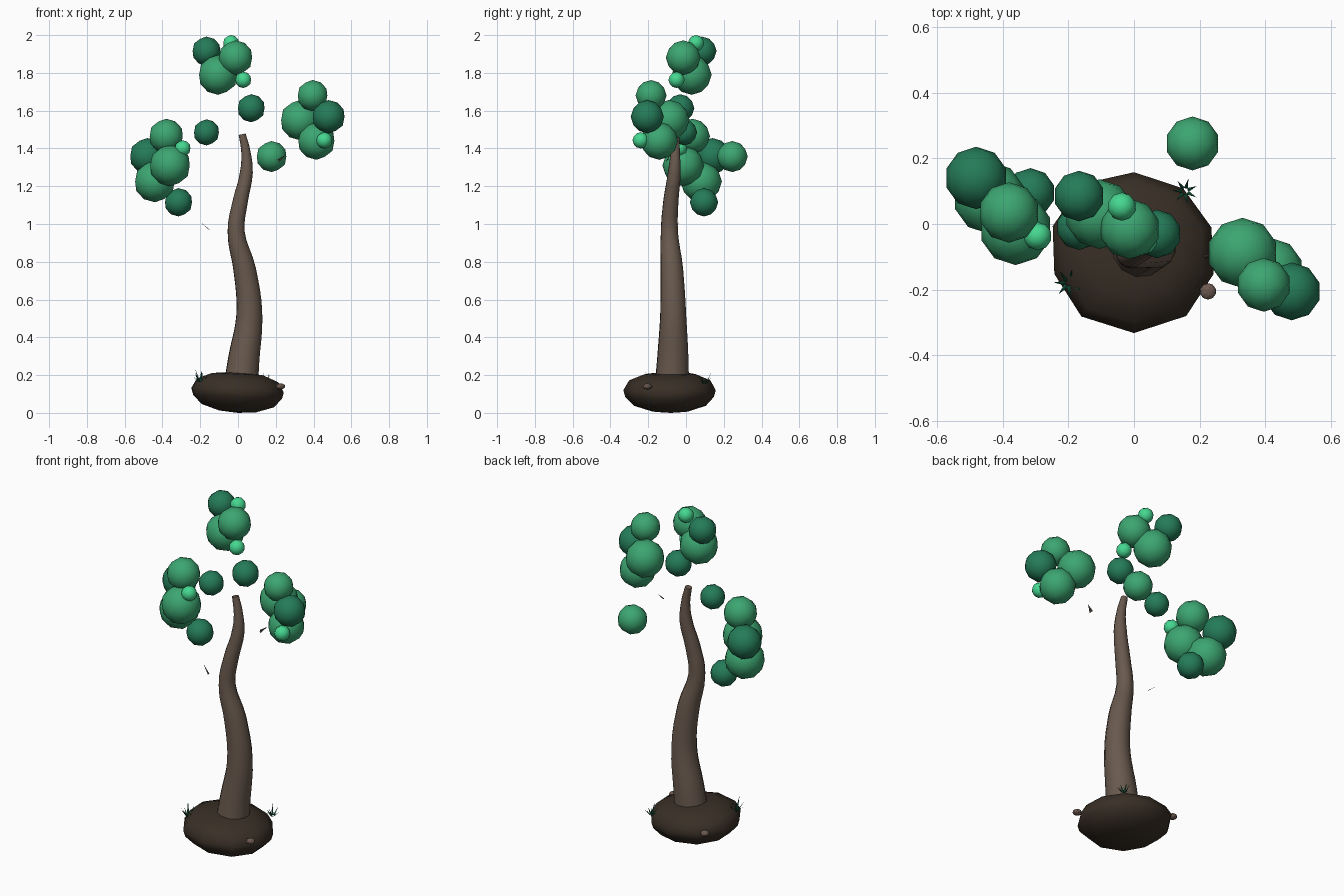
import bpy
import bmesh
import math
from mathutils import Vector

cube = bpy.data.objects.get("Cube")
if cube:
    bpy.data.objects.remove(cube, do_unlink=True)


def material(name, r, g, b):
    mat = bpy.data.materials.new(name)
    mat.use_nodes = True
    mat.diffuse_color = (r, g, b, 1)
    shader = mat.node_tree.nodes["Principled BSDF"]
    shader.inputs["Base Color"].default_value = (r, g, b, 1)
    shader.inputs["Roughness"].default_value = 0.9
    return mat


LEAF = material("leaf green", 0.045, 0.38, 0.165)
DARK_LEAF = material("dark leaf green", 0.018, 0.2, 0.1)
LIGHT_LEAF = material("light leaf green", 0.06, 0.68, 0.28)
BARK = material("bark brown", 0.14, 0.1, 0.075)
SOIL = material("dark soil", 0.04, 0.028, 0.019)
STONE = material("stone brown", 0.15, 0.1, 0.08)
GRASS = material("grass green", 0.008, 0.1, 0.05)
TWIG = material("twig brown", 0.06, 0.045, 0.035)


def finish(name, bm, mat, smooth=True):
    """Turn a bmesh into a named, coloured object."""
    bmesh.ops.recalc_face_normals(bm, faces=bm.faces)
    mesh = bpy.data.meshes.new(name)
    bm.to_mesh(mesh)
    bm.free()
    mesh.materials.append(mat)
    for poly in mesh.polygons:
        poly.use_smooth = smooth
    obj = bpy.data.objects.new(name, mesh)
    bpy.context.collection.objects.link(obj)
    return obj


def ball(name, x, y, z, radius, mat, squash=1, smooth=True):
    bm = bmesh.new()
    bmesh.ops.create_icosphere(bm, subdivisions=2, radius=radius)
    obj = finish(name, bm, mat, smooth)
    obj.location = (x, y, z)
    obj.scale.z = squash
    return obj


def spike(bm, base, tip, side):
    """Thin tapering blade from a base point to a tip."""
    base, tip, side = Vector(base), Vector(tip), Vector(side)
    depth = (tip - base).cross(side).normalized() * side.length * 0.4
    corners = [bm.verts.new(base + offset) for offset in (side, depth, -side)]
    end = bm.verts.new(tip)
    bm.faces.new(corners)
    for i in range(3):
        bm.faces.new((corners[i], corners[(i + 1) % 3], end))


# Soil mound: irregular outline swept through a rounded profile
outline = [0.265, 0.26, 0.245, 0.238, 0.245, 0.25, 0.262, 0.25, 0.245, 0.262]
profile = [(0.4, 0.008), (0.78, 0.038), (0.96, 0.085), (1.0, 0.12),
           (0.88, 0.172), (0.55, 0.205), (0.25, 0.212)]
bm = bmesh.new()
rings = []
for scale, z in profile:
    ring = []
    for i, radius in enumerate(outline):
        angle = math.tau * (i / len(outline)) - math.pi / 2
        x = math.cos(angle) * radius * scale
        y = math.sin(angle) * radius * scale * 0.95 - 0.08
        ring.append(bm.verts.new((x * 1.04, y, z - x * 0.05)))
    rings.append(ring)
for low, high in zip(rings, rings[1:]):
    for i in range(len(outline)):
        j = (i + 1) % len(outline)
        bm.faces.new((low[i], low[j], high[j], high[i]))
for ring, z in ((rings[0], 0), (rings[-1], 0.214)):
    pole = bm.verts.new((0, -0.08, z))
    for i in range(len(ring)):
        bm.faces.new((ring[i], ring[i - 1], pole))
finish("soil_mound", bm, SOIL)

# Trunk: tapering curve (x, y, z, radius)
path = [(0.015, -0.075, 0.14, 0.093), (0.03, -0.07, 0.28, 0.085),
        (0.06, -0.068, 0.52, 0.07), (0.035, -0.075, 0.76, 0.061),
        (-0.01, -0.088, 0.96, 0.046), (0.012, -0.08, 1.12, 0.041),
        (0.044, -0.062, 1.27, 0.035), (0.042, -0.057, 1.38, 0.025),
        (0.022, -0.055, 1.475, 0.019)]
curve = bpy.data.curves.new("trunk", "CURVE")
curve.dimensions = "3D"
curve.bevel_depth = 1
curve.bevel_resolution = 4
curve.resolution_u = 4
curve.use_fill_caps = True
spline = curve.splines.new("BEZIER")
spline.bezier_points.add(len(path) - 1)
for point, (x, y, z, radius) in zip(spline.bezier_points, path):
    point.co = (x, y, z)
    point.radius = radius
    point.handle_left_type = point.handle_right_type = "AUTO"
curve.materials.append(BARK)
trunk = bpy.data.objects.new("trunk", curve)
bpy.context.collection.objects.link(trunk)
bpy.context.view_layer.objects.active = trunk
trunk.select_set(True)
bpy.ops.object.convert(target="MESH")
bpy.ops.object.shade_smooth_by_angle(angle=math.radians(50))

# Foliage balls grouped by colour (x, y, z, radius)
foliage = {
    "leaf_ball": (LEAF, [
        (-0.38, 0.035, 1.465, 0.092), (-0.36, -0.015, 1.31, 0.11),
        (-0.44, 0.08, 1.225, 0.11), (-0.013, -0.015, 1.88, 0.092),
        (-0.105, 0.03, 1.79, 0.106), (0.395, -0.185, 1.68, 0.082),
        (0.33, -0.088, 1.55, 0.107), (0.415, -0.142, 1.44, 0.1),
        (0.178, 0.245, 1.357, 0.082)]),
    "dark_leaf_ball": (DARK_LEAF, [
        (-0.48, 0.14, 1.36, 0.095), (-0.315, 0.095, 1.115, 0.075),
        (-0.167, -0.01, 1.485, 0.069), (-0.167, 0.085, 1.915, 0.077),
        (0.07, -0.03, 1.613, 0.074), (0.48, -0.205, 1.568, 0.088)]),
    "light_leaf_ball": (LIGHT_LEAF, [
        (-0.293, -0.037, 1.4, 0.043), (-0.037, 0.053, 1.957, 0.043),
        (0.028, -0.05, 1.763, 0.043), (0.457, -0.24, 1.443, 0.043)]),
}
for name, (mat, balls) in foliage.items():
    for x, y, z, radius in balls:
        ball(name, x, y, z, radius, mat)

# Grass tufts: blades fanned around each base
for x, y, z, size in ((-0.2, -0.18, 0.165, 1.0), (0.155, 0.1, 0.155, 0.85)):
    bm = bmesh.new()
    for i in range(7):
        angle = math.tau * i / 7 + 0.4
        out = Vector((math.cos(angle), math.sin(angle), 0))
        side = Vector((-out.y, out.x, 0)) * 0.007 * size
        base = Vector((x, y, z)) + out * 0.01
        lift = 0.05 + 0.018 * (i % 3 - 1)
        spike(bm, base, base + (out * 0.035 + Vector((0, 0, lift))) * size, side)
    finish("grass_tuft", bm, GRASS, False)

# Stones on the mound's rim
for x, y, z in ((0.225, -0.205, 0.14), (-0.19, 0.095, 0.135)):
    ball("stone", x, y, z, 0.025, STONE, 0.65, False)

# Loose twig slivers
twigs = [((-0.15, -0.06, 0.97), (-0.2, -0.038, 1.01), (0.0, 0.007, 0.0)),
         ((0.215, -0.1, 1.335), (0.25, -0.085, 1.365), (-0.006, 0.006, 0.006))]
for base, tip, side in twigs:
    bm = bmesh.new()
    spike(bm, base, tip, side)
    finish("twig", bm, TWIG, False)
